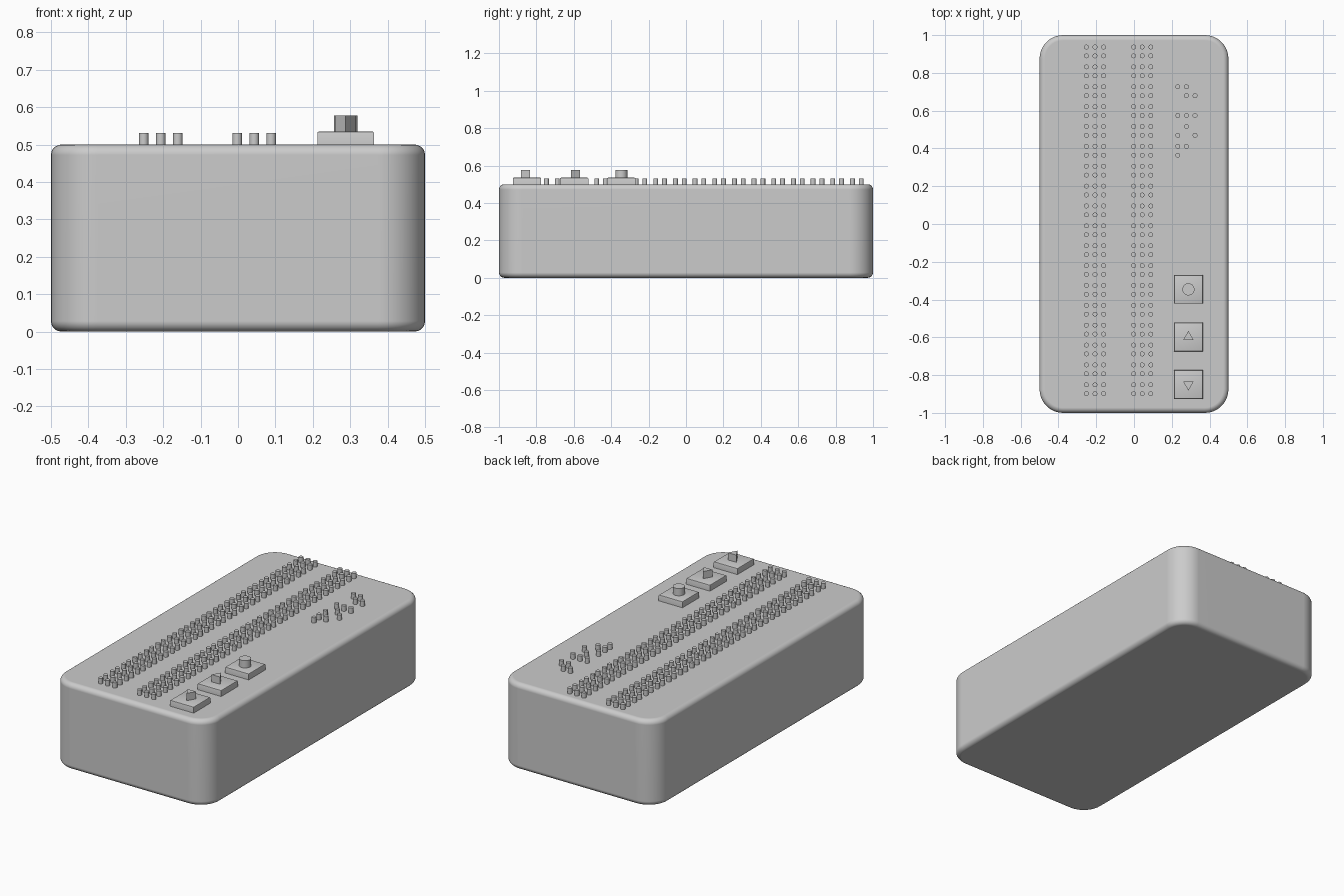
import bpy, bmesh
from mathutils import Matrix
from math import pi, radians

cube = bpy.data.objects.get("Cube")
if cube:
    bpy.data.objects.remove(cube, do_unlink=True)

grey = bpy.data.materials.new("plain grey")
grey.use_nodes = True
grey.diffuse_color = (0.6, 0.6, 0.6, 1)
grey.node_tree.nodes["Principled BSDF"].inputs["Base Color"].default_value = (0.6, 0.6, 0.6, 1)

TOP = 0.5


def finish(bm, name, angle=35):
    """Turn a bmesh into a grey object, smooth below the given angle."""
    mesh = bpy.data.meshes.new(name)
    bmesh.ops.recalc_face_normals(bm, faces=bm.faces)
    bm.to_mesh(mesh)
    bm.free()
    mesh.materials.append(grey)
    obj = bpy.data.objects.new(name, mesh)
    bpy.context.collection.objects.link(obj)
    bpy.ops.object.select_all(action='DESELECT')
    obj.select_set(True)
    bpy.context.view_layer.objects.active = obj
    bpy.ops.object.shade_smooth_by_angle(angle=radians(angle))
    return obj


def box(bm, size, centre):
    matrix = Matrix.Translation(centre) @ Matrix.Diagonal((*size, 1))
    bmesh.ops.create_cube(bm, size=1, matrix=matrix)


def prism(bm, x, y, bottom, top, radius, sides, turn=0):
    matrix = Matrix.Translation((x, y, (bottom + top) / 2)) @ Matrix.Rotation(turn, 4, 'Z')
    bmesh.ops.create_cone(bm, cap_ends=True, segments=sides, radius1=radius,
                          radius2=radius, depth=top - bottom, matrix=matrix)


def bevel(bm, edges, offset, segments):
    bmesh.ops.bevel(bm, geom=edges, offset=offset, segments=segments,
                    profile=0.5, affect='EDGES', clamp_overlap=True)


# Case: wide upright corners, then a small rounding around top and bottom
bm = bmesh.new()
box(bm, (1, 2, TOP), (0, 0, TOP / 2))
bevel(bm, [e for e in bm.edges if abs(e.verts[0].co.z - e.verts[1].co.z) > 0.1], 0.125, 10)
bevel(bm, [e for e in bm.edges if abs(e.verts[0].co.z - e.verts[1].co.z) < 0.001], 0.028, 5)
case = finish(bm, "case")
weighted = case.modifiers.new("even_shading", 'WEIGHTED_NORMAL')
weighted.keep_sharp = True

# Pin rows come in close pairs
rows = [0.937 - 0.1052 * pair + step for pair in range(18) for step in (0, -0.047)]
GAP = 0.0455


def pin(bm, x, y):
    prism(bm, x, y, TOP - 0.005, 0.531, 0.0128, 16)


# Two full strips of pins
for name, start in (("right_pin_strip", -0.252), ("middle_pin_strip", -0.002)):
    bm = bmesh.new()
    for y in rows:
        for column in range(3):
            pin(bm, start + column * GAP, y)
    finish(bm, name)

# Short group of scattered pins: row number and the columns filled in it
pattern = {4: (0, 1), 5: (1, 2), 7: (0, 1, 2), 8: (1,), 9: (0, 2), 10: (0, 1), 11: (0,)}
bm = bmesh.new()
for row, columns in pattern.items():
    for column in columns:
        pin(bm, 0.232 + column * GAP, rows[row])
finish(bm, "left_pin_group")

# Square buttons, each with a raised symbol
buttons = (("round", -0.346, 32, 0), ("up", -0.598, 3, pi / 2), ("down", -0.85, 3, -pi / 2))
for name, y, sides, turn in buttons:
    bm = bmesh.new()
    box(bm, (0.152, 0.152, 0.04), (0.288, y, 0.515))
    bevel(bm, [e for e in bm.edges if all(v.co.z > 0.52 for v in e.verts)], 0.005, 2)
    finish(bm, name + "_button")
    bm = bmesh.new()
    # The cone primitive starts on +y or +x, so point the first corner explicitly
    prism(bm, 0, 0, 0.53, 0.577, 0.032, sides)
    first = max(bm.verts, key=lambda v: abs(v.co.x) if abs(v.co.y) < 0.001 else 0).co
    on_x = abs(first.y) < 0.001
    base = (0 if first.x > 0 else pi) if on_x else pi / 2
    if sides == 3 and not any(abs(v.co.y) < 0.001 for v in bm.verts):
        tip = next(v.co for v in bm.verts if abs(v.co.x) < 0.001)
        base = pi / 2 if tip.y > 0 else -pi / 2
    bmesh.ops.transform(bm, verts=bm.verts, matrix=Matrix.Translation((0.288, y, 0))
                        @ Matrix.Rotation(turn - base, 4, 'Z'))
    finish(bm, name + "_symbol")
